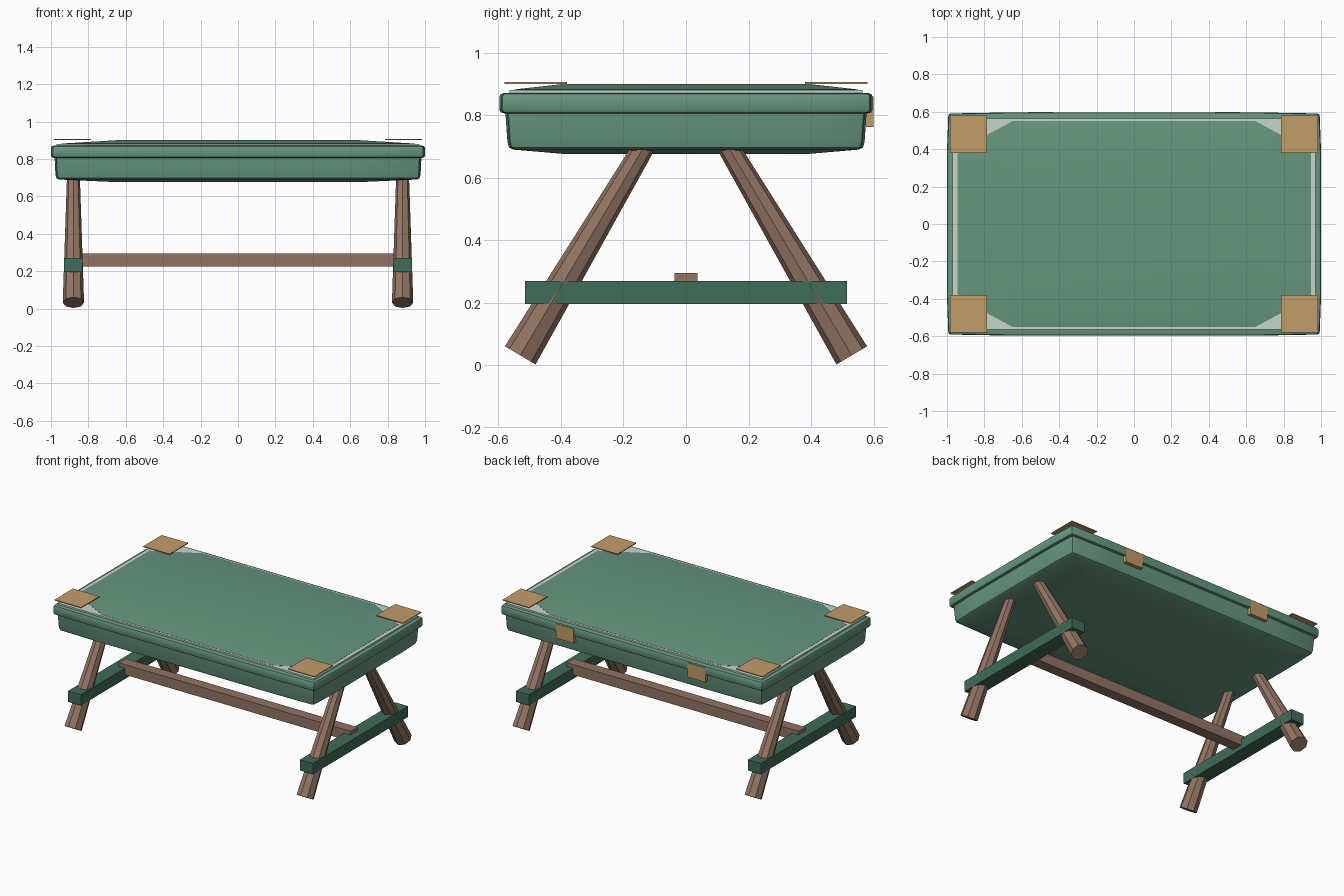
import bpy, bmesh, math
from mathutils import Vector

if "Cube" in bpy.data.objects:
    bpy.data.objects.remove(bpy.data.objects["Cube"])


def material(name, r, g, b):
    m = bpy.data.materials.new(name)
    lin = [((c / 255 + 0.055) / 1.055) ** 2.4 for c in (r, g, b)]
    m.diffuse_color = (*lin, 1)
    m.use_nodes = True
    m.node_tree.nodes["Principled BSDF"].inputs["Base Color"].default_value = m.diffuse_color
    return m


GREEN = material("sage_green", 102, 150, 127)
DARK = material("dark_green", 63, 108, 88)
PALE = material("pale_grey", 198, 214, 204)
WOOD = material("brown_wood", 146, 116, 99)
TAN = material("tan", 194, 157, 106)


def finish(name, bm, mat, smooth=False):
    bmesh.ops.remove_doubles(bm, verts=bm.verts, dist=1e-5)
    bmesh.ops.recalc_face_normals(bm, faces=bm.faces)
    me = bpy.data.meshes.new(name)
    bm.to_mesh(me)
    bm.free()
    me.materials.append(mat)
    ob = bpy.data.objects.new(name, me)
    bpy.context.collection.objects.link(ob)
    if smooth:
        bpy.ops.object.select_all(action='DESELECT')
        ob.select_set(True)
        bpy.context.view_layer.objects.active = ob
        bpy.ops.object.shade_smooth_by_angle(angle=math.radians(30))
    return ob


def box(name, lo, hi, mat):
    bm = bmesh.new()
    bmesh.ops.create_cube(bm, size=1)
    for v in bm.verts:
        v.co = [l + (c + 0.5) * (h - l) for c, l, h in zip(v.co, lo, hi)]
    return finish(name, bm, mat)


def loft(name, rings, mat):
    """Stack outlines; each ring is a quarter outline (x, y) plus its height."""
    bm = bmesh.new()
    loops = []
    for quarter, z in rings:
        q = list(quarter)
        pts = q + [(-x, y) for x, y in reversed(q)]
        pts += [(-x, -y) for x, y in pts]
        loops.append([bm.verts.new((x, y, z)) for x, y in pts])
    n = len(loops[0])
    for a, b in zip(loops, loops[1:]):
        for i in range(n):
            j = (i + 1) % n
            bm.faces.new((a[i], a[j], b[j], b[i]))
    bm.faces.new(loops[0][::-1])
    bm.faces.new(loops[-1])
    return finish(name, bm, mat, True)


def bowed(hx, hy, r=0.012):
    """Quarter of a slightly bowed rectangle with a softened corner."""
    cx, cy = hx - 0.007, hy - 0.006
    return [(hx, 0.39), (cx, cy - r), (cx - r * 0.3, cy - r * 0.3),
            (cx - r, cy), (0.65, hy)]


INNER = [(0.65, 0.39)] * 5

# Lower tray with gently sagging bottom
loft("tray", [(INNER, 0.676), (bowed(0.958, 0.553), 0.69),
              (bowed(0.971, 0.566), 0.697), (bowed(0.976, 0.571), 0.715),
              (bowed(0.981, 0.578), 0.815)], GREEN)

# Lid rim with rounded edges
loft("lid_rim", [(bowed(0.985, 0.582), 0.806), (bowed(0.996, 0.593), 0.809),
                 (bowed(1.0, 0.597), 0.818), (bowed(1.0, 0.597), 0.858),
                 (bowed(0.996, 0.593), 0.867), (bowed(0.985, 0.582), 0.871)], GREEN)

# Pale sheet under the crowned top panel
box("pale_sheet", (-0.97, -0.565, 0.868), (0.97, 0.565, 0.881), PALE)
loft("top_panel", [([(0.945, 0.39), (0.65, 0.55)], 0.872),
                   ([(0.945, 0.39), (0.65, 0.55)], 0.882),
                   ([(0.65, 0.39)] * 2, 0.9)], GREEN)

# Corner plates and rear clasps
for sx in (-1, 1):
    for sy in (-1, 1):
        x, y = sx * 0.885, sy * 0.48
        box("corner_plate", (x - 0.1, y - 0.1, 0.9), (x + 0.1, y + 0.1, 0.906), TAN)
    box("rear_clasp", (sx * 0.5 - 0.067, 0.575, 0.762),
        (sx * 0.5 + 0.067, 0.6, 0.86), TAN)

# Splayed tapered legs
for sx in (-1, 1):
    for sy in (-1, 1):
        foot = Vector((sx * 0.88, sy * 0.53, 0.032))
        head = Vector((sx * 0.88, sy * 0.122, 0.72))
        axis = head - foot
        bm = bmesh.new()
        bmesh.ops.create_cone(bm, cap_ends=True, segments=8, radius1=0.057,
                              radius2=0.034, depth=axis.length)
        rot = axis.to_track_quat('Z', 'Y')
        for v in bm.verts:
            v.co = rot @ v.co + (foot + head) / 2
        finish("leg", bm, WOOD)
    # Cross bar joining each pair of legs
    box("cross_bar", (sx * 0.88 - 0.049, -0.515, 0.196),
        (sx * 0.88 + 0.049, 0.515, 0.27), DARK)

# Long stretcher
box("stretcher", (-0.88, -0.037, 0.225), (0.88, 0.037, 0.295), WOOD)
